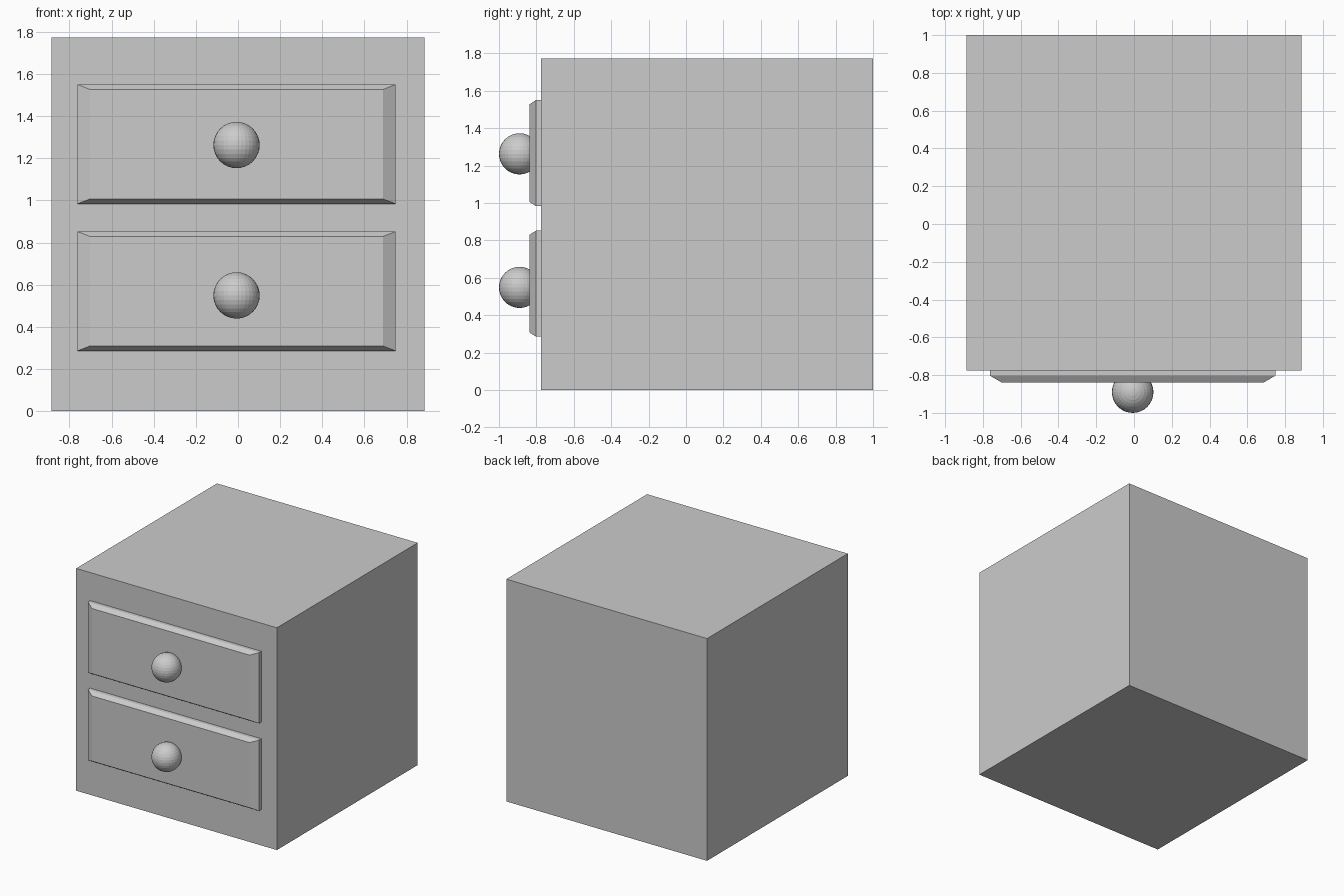
import bpy
import bmesh

if "Cube" in bpy.data.objects:
    bpy.data.objects.remove(bpy.data.objects["Cube"])

CX = -0.007  # drawers and knobs sit slightly left of centre


def mesh_object(name, bm):
    bmesh.ops.recalc_face_normals(bm, faces=bm.faces)
    mesh = bpy.data.meshes.new(name)
    bm.to_mesh(mesh)
    bm.free()
    obj = bpy.data.objects.new(name, mesh)
    bpy.context.collection.objects.link(obj)
    return obj


def box(name, lo, hi):
    bm = bmesh.new()
    bmesh.ops.create_cube(bm, size=1)
    for v in bm.verts:
        v.co = [(a + b) / 2 + c * (b - a) for a, b, c in zip(lo, hi, v.co)]
    return mesh_object(name, bm)


def drawer_front(name, z):
    # stacked rectangles: (y, half width, half height), closed at both ends
    sections = [(-0.775, 0.755, 0.283), (-0.803, 0.755, 0.283), (-0.838, 0.696, 0.26)]
    bm = bmesh.new()
    loops = [[bm.verts.new((CX + sx * w, y, z + sz * h))
              for sx, sz in ((-1, -1), (1, -1), (1, 1), (-1, 1))]
             for y, w, h in sections]
    for a, b in zip(loops, loops[1:]):
        for i in range(4):
            j = (i + 1) % 4
            bm.faces.new((a[i], a[j], b[j], b[i]))
    bm.faces.new(loops[0])
    bm.faces.new(loops[-1])
    return mesh_object(name, bm)


def knob(name, z):
    bm = bmesh.new()
    bmesh.ops.create_uvsphere(bm, u_segments=32, v_segments=16, radius=0.11)
    bmesh.ops.translate(bm, verts=bm.verts, vec=(CX, -0.89, z))
    return mesh_object(name, bm)


# Cabinet
box("cabinet_body", (-0.886, -0.775, 0), (0.886, 1.0, 1.774))

# Two bevelled drawer fronts, each with a round knob
for label, drawer_z, knob_z in (("lower", 0.569, 0.549), ("upper", 1.267, 1.263)):
    drawer_front(label + "_drawer_front", drawer_z)
    knob(label + "_knob", knob_z)
